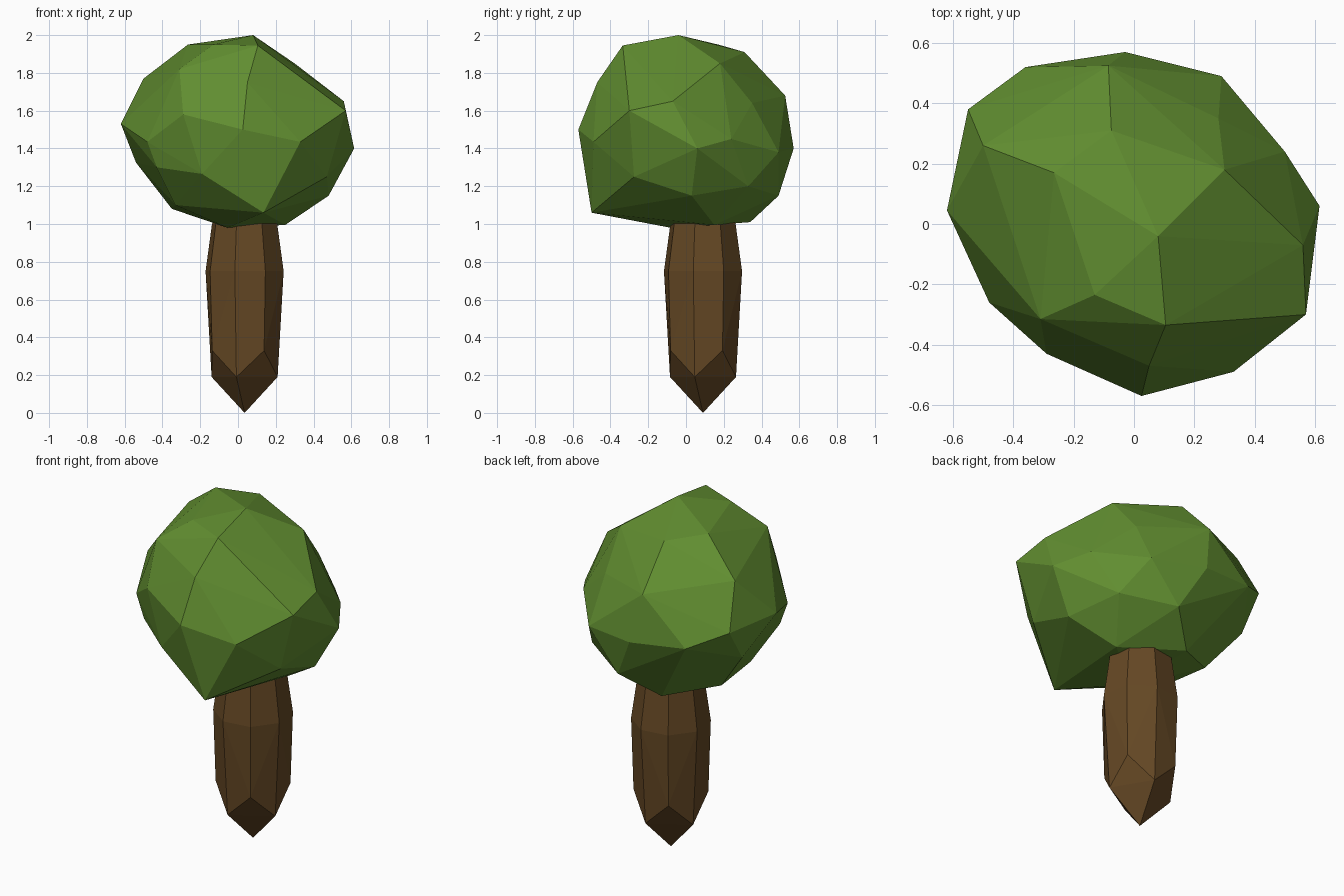
import bpy, bmesh
from math import cos, sin, radians


def material(name, rgb):
    mat = bpy.data.materials.new(name)
    mat.diffuse_color = (*rgb, 1)
    return mat


def faceted_solid(name, points, mat):
    """Flat-faced solid stretched over a set of corner points."""
    bm = bmesh.new()
    for p in points:
        bm.verts.new(p)
    bmesh.ops.convex_hull(bm, input=bm.verts[:])
    loose = [v for v in bm.verts if not v.link_faces]
    bmesh.ops.delete(bm, geom=loose, context='VERTS')
    bmesh.ops.recalc_face_normals(bm, faces=bm.faces[:])
    mesh = bpy.data.meshes.new(name)
    bm.to_mesh(mesh)
    bm.free()
    mesh.materials.append(mat)
    obj = bpy.data.objects.new(name, mesh)
    bpy.context.collection.objects.link(obj)
    return obj


# Trunk: eight-sided, pointed root, bulging towards the top
cx, cy = 0.035, 0.09
trunk = [(cx, cy, 0), (cx, cy, 1.4)]
for i in range(8):
    a = radians(-14 + 45 * i)
    foot = (0.18, 0.19) if i % 2 == 0 else (0.2, 0.33)
    for r, z in (foot, (0.213, 0.75), (0.178, 1.0)):
        trunk.append((cx + r * cos(a), cy + r * sin(a), z))
faceted_solid("trunk", trunk, material("bark", (0.13, 0.065, 0.018)))

# Canopy: irregular boulder shape, described level by level
crown = [(0.08, -0.04, 2.0), (0.105, -0.335, 1.945), (-0.13, -0.235, 1.95),
         (-0.265, 0.17, 1.95), (-0.075, 0.31, 1.91), (0.3, 0.18, 1.85)]
shoulder = [(-0.31, -0.315, 1.82), (0.05, -0.47, 1.75), (0.56, -0.07, 1.65),
            (0.57, -0.3, 1.6), (0.28, 0.35, 1.64), (-0.085, 0.525, 1.68),
            (-0.5, 0.26, 1.77)]
girth = [(0.025, -0.57, 1.5), (0.33, -0.49, 1.435), (0.615, 0.06, 1.4),
         (0.5, 0.24, 1.45), (0.29, 0.49, 1.38), (-0.03, 0.57, 1.4),
         (-0.36, 0.52, 1.43), (-0.55, 0.38, 1.52), (-0.62, 0.045, 1.53),
         (-0.48, -0.26, 1.435), (-0.29, -0.43, 1.58)]
underside = [(0.135, -0.5, 1.06), (0.47, -0.275, 1.25), (0.48, 0.03, 1.15),
             (0.38, 0.33, 1.2), (0.1, 0.49, 1.15), (-0.54, 0.25, 1.325),
             (-0.43, -0.26, 1.3), (-0.19, -0.44, 1.265), (-0.35, 0.17, 1.08),
             (-0.33, -0.13, 1.1), (-0.08, 0.34, 1.01), (0.25, 0.15, 0.995),
             (-0.055, -0.08, 0.98)]
faceted_solid("canopy", crown + shoulder + girth + underside,
              material("leaves", (0.12, 0.27, 0.03)))
